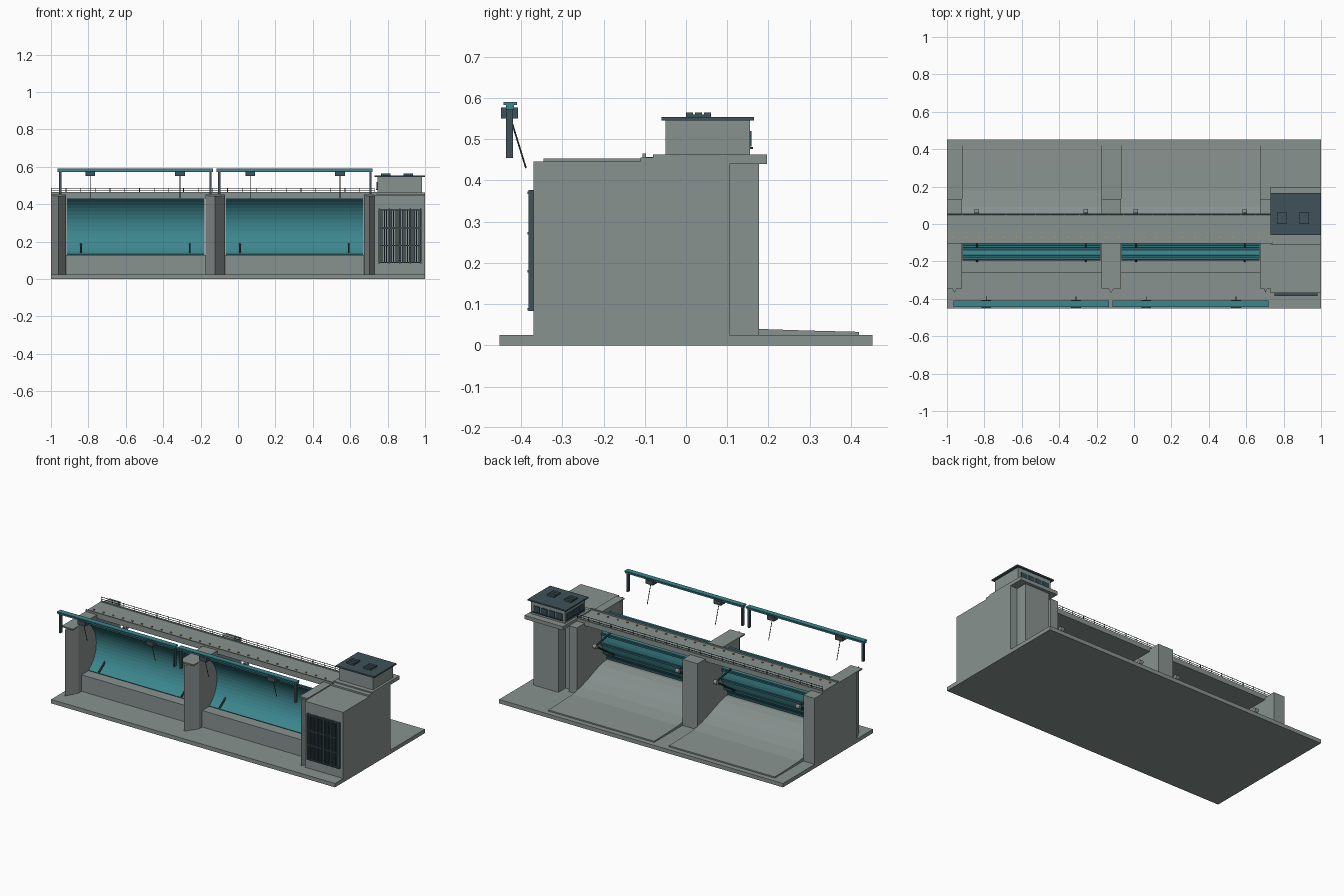
import bpy, bmesh, math
from mathutils import Vector

if "Cube" in bpy.data.objects:
    bpy.data.objects.remove(bpy.data.objects["Cube"])


def material(name, rgb):
    m = bpy.data.materials.new(name)
    m.diffuse_color = (*rgb, 1)
    m.use_nodes = True
    m.node_tree.nodes["Principled BSDF"].inputs["Base Color"].default_value = m.diffuse_color
    return m


CONCRETE = material("concrete", (0.25, 0.29, 0.28))
TEAL = material("teal_steel", (0.045, 0.24, 0.27))
DARK_TEAL = material("dark_teal_steel", (0.025, 0.12, 0.14))
SLATE = material("dark_slate", (0.05, 0.085, 0.1))
STEEL = material("dark_steel", (0.04, 0.055, 0.06))
GLASS = material("window_glass", (0.03, 0.07, 0.09))
ORANGE = material("orange_marker", (0.6, 0.3, 0.04))


def finish(name, bm, mat):
    bmesh.ops.recalc_face_normals(bm, faces=bm.faces[:])
    me = bpy.data.meshes.new(name)
    bm.to_mesh(me)
    bm.free()
    me.materials.append(mat)
    ob = bpy.data.objects.new(name, me)
    bpy.context.collection.objects.link(ob)
    return ob


def boxes(name, specs, mat):
    """One object made of boxes given as (x0, x1, y0, y1, z0, z1)."""
    bm = bmesh.new()
    for x0, x1, y0, y1, z0, z1 in specs:
        vs = bmesh.ops.create_cube(bm, size=1)["verts"]
        for v in vs:
            v.co = Vector((x0 if v.co.x < 0 else x1,
                           y0 if v.co.y < 0 else y1,
                           z0 if v.co.z < 0 else z1))
    return finish(name, bm, mat)


def extrude(name, pts, vec, mat):
    """Extrude a closed outline of 3D points along a vector."""
    bm = bmesh.new()
    face = bm.faces.new([bm.verts.new(p) for p in pts])
    new = bmesh.ops.extrude_face_region(bm, geom=[face])["geom"]
    bmesh.ops.translate(bm, vec=vec, verts=[g for g in new if isinstance(g, bmesh.types.BMVert)])
    return finish(name, bm, mat)


def rods(name, segs, r, mat, sides=6):
    """One object made of straight rods between point pairs."""
    bm = bmesh.new()
    for a, b in segs:
        a, b = Vector(a), Vector(b)
        vs = bmesh.ops.create_cone(bm, cap_ends=True, segments=sides, radius1=r,
                                   radius2=r, depth=(b - a).length)["verts"]
        rot = (b - a).to_track_quat('Z', 'Y').to_matrix()
        for v in vs:
            v.co = rot @ v.co + (a + b) / 2
    return finish(name, bm, mat)


# Foundation
boxes("base_slab", [(-1, 1, -0.452, 0.452, 0, 0.025)], CONCRETE)

# Piers with pointed upstream noses and thin caps
for label, x0, x1 in (("left", -1, -0.92), ("middle", -0.175, -0.07), ("right", 0.675, 0.73)):
    xm = (x0 + x1) / 2
    outline = [(x0, 0.134, 0.025), (x0, -0.29, 0.025), (xm, -0.368, 0.025),
               (x1, -0.29, 0.025), (x1, 0.134, 0.025)]
    extrude(label + "_pier", outline, (0, 0, 0.42), CONCRETE)
    boxes(label + "_pier_cap", [(x0, x1, -0.345, -0.1, 0.445, 0.453)], CONCRETE)

# Gate curve: concave on the upstream side
R, CZ = 0.18, 0.28
CY = -0.11 - R
HALF = math.asin(0.15 / R)


def arc(radius, n=16):
    return [(CY + radius * math.cos(-HALF + 2 * HALF * i / n),
             CZ + radius * math.sin(-HALF + 2 * HALF * i / n)) for i in range(n + 1)]


OGEE = [(-0.26, 0.02), (-0.26, 0.13), (-0.15, 0.13), (-0.1, 0.12), (-0.04, 0.1),
        (0.02, 0.078), (0.09, 0.056), (0.177, 0.04), (0.3, 0.036), (0.42, 0.033), (0.42, 0.02)]

for label, x0, x1 in (("left", -0.92, -0.175), ("right", -0.07, 0.675)):
    w = x1 - x0
    # Spillway sill and apron
    extrude(label + "_spillway", [(x0, y, z) for y, z in OGEE], (w, 0, 0), CONCRETE)
    # Gate skin
    skin = arc(R - 0.006) + arc(R)[::-1]
    extrude(label + "_gate", [(x0 + 0.003, y, z) for y, z in skin], (w - 0.006, 0, 0), TEAL)
    # Horizontal ribs on the downstream side
    ribs = []
    for k in range(6):
        a = -HALF * 0.85 + k * HALF * 1.75 / 5
        y, z = CY + (R + 0.004) * math.cos(a), CZ + (R + 0.004) * math.sin(a)
        ribs.append((x0 + 0.004, x1 - 0.004, y - 0.007, y + 0.007, z - 0.006, z + 0.006))
    boxes(label + "_gate_ribs", ribs, DARK_TEAL)
    # Support arms and their pivots
    arms, pivots = [], []
    for x in (x0 + 0.08, x1 - 0.083):
        arms += [((x, 0.065, 0.325), (x, -0.2, 0.145)),
                 ((x, 0.065, 0.325), (x, -0.13, 0.36))]
        pivots.append(((x - 0.012, 0.068, 0.325), (x + 0.012, 0.068, 0.325)))
    rods(label + "_gate_arms", arms, 0.006, STEEL)
    rods(label + "_gate_pivots", pivots, 0.013, CONCRETE, 12)

# Road deck with kerbs
boxes("road_deck", [(-1, 0.74, -0.105, 0.055, 0.43, 0.457)], CONCRETE)
boxes("deck_kerbs", [(-1, 0.74, -0.105, -0.097, 0.457, 0.465),
                     (-1, 0.74, 0.045, 0.055, 0.457, 0.462)], CONCRETE)
boxes("deck_markers", [(-0.97 + i * 0.068, -0.962 + i * 0.068, -0.074, -0.066, 0.457, 0.463)
                       for i in range(25)], ORANGE)

# Downstream railing
rail = [((-1, 0.05, z), (0.73, 0.05, z)) for z in (0.473, 0.486)]
rail += [((-0.998 + i * 0.0785, 0.05, 0.457), (-0.998 + i * 0.0785, 0.05, 0.488)) for i in range(23)]
rods("deck_railing", rail, 0.0018, STEEL, 5)

# Intake block with downstream column and platform
boxes("intake_block", [(0.73, 1, -0.37, 0.105, 0.025, 0.446)], CONCRETE)
boxes("intake_column", [(0.775, 0.95, 0.1, 0.177, 0.025, 0.44)], CONCRETE)
boxes("control_platform", [(0.73, 1, -0.08, 0.197, 0.44, 0.463),
                           (0.73, 1, -0.11, -0.08, 0.44, 0.456)], CONCRETE)

# Trash rack
rack = [(0.755 + i * 0.0123, 0.761 + i * 0.0123, -0.38, -0.37, 0.085, 0.375) for i in range(19)]
rack += [(0.75 + i * 0.0555, 0.758 + i * 0.0555, -0.382, -0.37, 0.083, 0.377) for i in range(5)]
rack += [(0.75, 0.982, -0.384, -0.37, z - 0.003, z + 0.003) for z in (0.088, 0.18, 0.272, 0.37)]
boxes("trash_rack", rack, SLATE)

# Control house
boxes("control_house", [(0.745, 0.985, -0.05, 0.155, 0.463, 0.545)], CONCRETE)
boxes("control_house_roof", [(0.73, 1, -0.06, 0.165, 0.545, 0.554)], SLATE)
boxes("roof_vents", [(x - 0.025, x + 0.025, 0.0 + k * 0.022, 0.017 + k * 0.022, 0.554, 0.565)
                     for x in (0.79, 0.91) for k in range(3)]
      + [(x - 0.022, x + 0.022, 0.002, 0.06, 0.554, 0.56) for x in (0.79, 0.91)], SLATE)
wins = [(0.762 + i * 0.053, 0.804 + i * 0.053, 0.155, 0.159, 0.482, 0.52) for i in range(4)]
wins += [(0.741, 0.745, y, y + 0.05, 0.482, 0.52) for y in (-0.03, 0.03, 0.09)]
boxes("control_house_windows", wins, GLASS)
boxes("window_sills", [(0.757, 0.97, 0.155, 0.162, 0.476, 0.481),
                       (0.738, 0.745, -0.035, 0.145, 0.476, 0.481)], STEEL)

# Upstream hoist gantries
for label, x0, x1, hoists in (("left", -0.965, -0.135, (-0.79, -0.31)),
                              ("right", -0.115, 0.72, (0.065, 0.545))):
    boxes(label + "_gantry_beam", [(x0, x1, -0.443, -0.41, 0.583, 0.59),
                                   (x0, x1, -0.436, -0.417, 0.572, 0.583)], TEAL)
    boxes(label + "_gantry_posts", [(x - 0.006, x + 0.006, -0.437, -0.419, 0.455, 0.575)
                                    for x in (x0 + 0.015, x1 - 0.012)], SLATE)
    boxes(label + "_hoists", [(x - 0.026, x + 0.026, -0.448, -0.407, 0.55, 0.577) for x in hoists], SLATE)
    rods(label + "_hoist_cables", [((x, -0.425, 0.55), (x, -0.388, 0.43)) for x in hoists], 0.002, STEEL)
